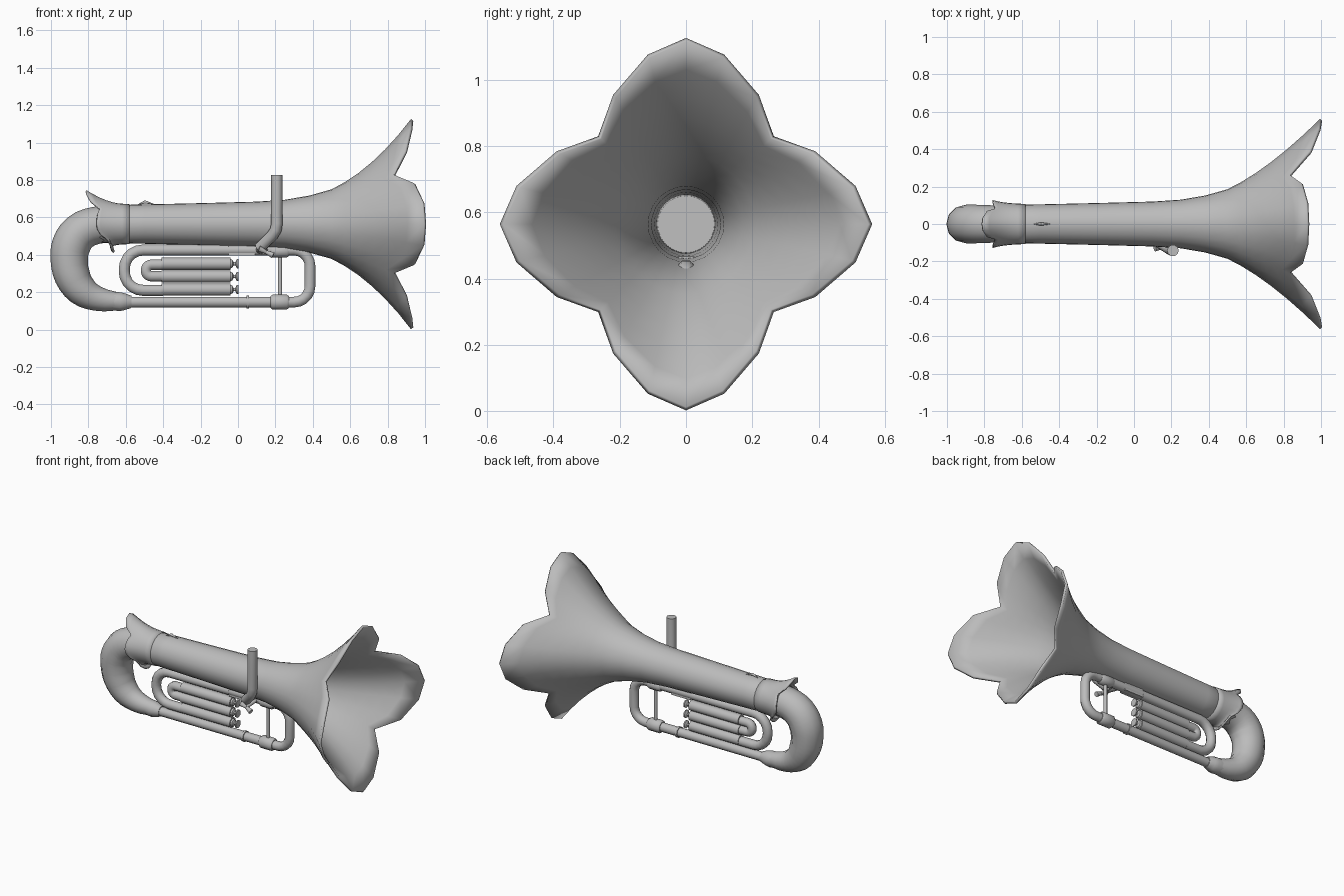
import bpy, bmesh, math
from mathutils import Vector

cube = bpy.data.objects.get("Cube")
if cube:
    bpy.data.objects.remove(cube, do_unlink=True)

GREY = (0.5, 0.5, 0.5, 1)
mat = bpy.data.materials.new("brushed grey")
mat.use_nodes = True
mat.diffuse_color = GREY
mat.node_tree.nodes["Principled BSDF"].inputs["Base Color"].default_value = GREY
AXIS = 0.564  # height of the bell axis


def finish(ob, angle=40):
    """Give the part its material and smooth shading."""
    ob.data.materials.clear()
    ob.data.materials.append(mat)
    bpy.ops.object.select_all(action='DESELECT')
    ob.select_set(True)
    bpy.context.view_layer.objects.active = ob
    bpy.ops.object.shade_smooth_by_angle(angle=math.radians(angle))
    return ob


def from_bmesh(name, bm):
    bmesh.ops.recalc_face_normals(bm, faces=bm.faces[:])
    me = bpy.data.meshes.new(name)
    bm.to_mesh(me)
    bm.free()
    ob = bpy.data.objects.new(name, me)
    bpy.context.collection.objects.link(ob)
    return ob


def flower(name, base, control, tips, valleys, thickness):
    """Round tube along x that opens into four petals (top, front, bottom, back)."""
    rim = []
    for p in range(4):
        for k in range(-3, 3):
            w_r = (1, .8, .39, 0)[abs(k)]
            w_x = (1, .95, .66, 0)[abs(k)]
            vx, vr = valleys[p if k >= 0 else p - 1]
            tx, tr = tips[p]
            turn = math.radians(90 * p + math.copysign((0, 12.7, 29.4, 45)[abs(k)], k))
            rim.append((turn, vx + (tx - vx) * w_x, vr + (tr - vr) * w_r))
    rings = [[(x, r)] * 24 for x, r in base]
    x0, r0 = base[-1]
    for i in range(1, 7):
        t = i / 6
        a, b, c = (1 - t) ** 2, 2 * t * (1 - t), t * t
        rings.append([(a * x0 + b * control[0] + c * x, a * r0 + b * control[1] + c * r)
                      for _, x, r in rim])
    bm = bmesh.new()
    loops = [[bm.verts.new((x, -r * math.sin(rim[j][0]), AXIS + r * math.cos(rim[j][0])))
              for j, (x, r) in enumerate(ring)] for ring in rings]
    for a, b in zip(loops, loops[1:]):
        for j in range(24):
            bm.faces.new((a[j], a[j - 1], b[j - 1], b[j]))
    ob = from_bmesh(name, bm)
    # Make sure the faces point away from the axis before thickening
    f = ob.data.polygons[0]
    if f.normal.dot(f.center - Vector((f.center.x, 0, AXIS))) < 0:
        ob.data.flip_normals()
    mod = ob.modifiers.new("wall", 'SOLIDIFY')
    mod.thickness = thickness
    mod.offset = -1
    return finish(ob)


def tube(name, pts, radius=1.0, smooth=False, res=3):
    """Round pipe through points (x, y, z[, r])."""
    cu = bpy.data.curves.new(name, 'CURVE')
    cu.dimensions = '3D'
    cu.bevel_depth = radius
    cu.bevel_resolution = res
    cu.use_fill_caps = True
    cu.resolution_u = 3
    sp = cu.splines.new('BEZIER' if smooth else 'POLY')
    items = sp.bezier_points if smooth else sp.points
    items.add(len(pts) - 1)
    for item, p in zip(items, pts):
        item.co = p[:3] if smooth else (*p[:3], 1)
        item.radius = p[3] if len(p) > 3 else 1
        if smooth:
            item.handle_left_type = item.handle_right_type = 'AUTO'
    ob = bpy.data.objects.new(name, cu)
    bpy.context.collection.objects.link(ob)
    bpy.ops.object.select_all(action='DESELECT')
    ob.select_set(True)
    bpy.context.view_layer.objects.active = ob
    bpy.ops.object.convert(target='MESH')
    return finish(bpy.context.view_layer.objects.active)


def rounded(corners, cut, y=0.0, steps=5):
    """Path in the xz plane with its inner corners rounded off."""
    pts = [Vector((x, y, z)) for x, z in corners]
    out = [pts[0]]
    for a, b, c in zip(pts, pts[1:], pts[2:]):
        s = b + (a - b).normalized() * cut
        e = b + (c - b).normalized() * cut
        for i in range(steps + 1):
            t = i / steps
            # circular fillet approximated by a weighted quadratic
            w = 2 * t * (1 - t) * 0.7071
            out.append((s * (1 - t) ** 2 + b * w + e * t * t) / ((1 - t) ** 2 + w + t * t))
    out.append(pts[-1])
    return [tuple(p) for p in out]


def rod(name, a, b, r, r2=None):
    return tube(name, [(*a, r), (*b, r2 or r)])


# Bell: long tube flaring into four petals
flower("bell", [(-.74, .1), (-.5, .105), (-.2, .112), (.1, .12), (.25, .13), (.38, .152), (.5, .186)],
       (.72, .29),
       [(.925, .562), (.995, .562), (.925, .562), (.995, .562)], [(.83, .375)] * 4, .016)

# Slanted petal collar where the bow meets the bell tube
flower("bow_collar", [(-.58, .107), (-.62, .109)], (-.70, .112),
       [(-.81, .181), (-.755, .128), (-.66, .148), (-.755, .128)],
       [(-.74, .118), (-.69, .12), (-.69, .12), (-.74, .118)], .01)

# Large tapering bow
tube("bow", [(-.64, 0, .564, .099), (-.76, 0, .557, .1), (-.845, 0, .52, .103), (-.892, 0, .45, .104),
             (-.902, 0, .37, .1), (-.885, 0, .285, .096), (-.835, 0, .21, .085), (-.75, 0, .165, .066),
             (-.62, 0, .149, .045)], smooth=True, res=4)
tube("bow_ferrule", [(-.7, 0, .155, .05), (-.63, 0, .149, .053), (-.605, 0, .149, .047), (-.57, 0, .148, .034)])

# Lower pipe that turns up and returns to the valves
tube("lead_pipe", rounded([(-.62, .147), (.385, .147), (.385, .425), (-.1, .425)], .085), .03)
rod("pipe_ring", (.045, 0, .147), (.06, 0, .147), .036)
for label, z, s in (("lower", .147, 1), ("upper", .42, .85)):
    tube(label + "_fitting", [(.175, 0, z, .034 * s), (.185, 0, z, .042 * s), (.26, 0, z, .042 * s),
                              (.272, 0, z, .034 * s)])
rod("brace", (.225, 0, .16), (.225, 0, .41), .011)

# Valve cylinders with stems and buttons
for i, z in enumerate((.352, .284, .214)):
    n = "valve_%d_" % (i + 1)
    rod(n + "casing", (-.41, 0, z), (-.04, 0, z), .034)
    rod(n + "stem", (-.05, 0, z), (0, 0, z), .009)
    tube(n + "cap", [(-.04, 0, z, .026), (-.03, 0, z, .022), (-.024, 0, z, .01)])
    tube(n + "button", [(-.014, 0, z, .01), (-.006, 0, z, .026), (.002, 0, z, .026)])

# Slides looping out of the valve block
tube("outer_slide", rounded([(-.05, .425), (-.608, .425), (-.608, .21), (-.4, .21)], .1), .031)
tube("inner_slide", rounded([(-.4, .347), (-.492, .347), (-.492, .285), (-.4, .285)], .03), .029)

# Mount plate between bell tube and valves
bm = bmesh.new()
bmesh.ops.create_cube(bm, size=1)
bmesh.ops.scale(bm, vec=(.14, .05, .07), verts=bm.verts[:])
bmesh.ops.translate(bm, vec=(.02, 0, .432), verts=bm.verts[:])
finish(from_bmesh("mount_plate", bm))

# Mouthpipe standing in front of the bell tube, with its angled foot
tube("mouthpipe", [(.208, -.142, .826), (.208, -.142, .57), (.203, -.14, .535), (.185, -.13, .505),
                   (.115, -.085, .435)], .031)
tube("mouthpipe_link", [(.125, -.09, .44), (.12, -.04, .43), (.12, 0, .425)], .024)

# Wing screw at the foot of the mouthpipe
rod("screw_stem", (.15, -.13, .415), (.15, 0, .425), .011)
for s in (-1, 1):
    rod("screw_wing", (.15, -.125, .415), (.15 + s * .038, -.13, .415 - s * .018), .01, .017)

# Small raised fin on top of the bell tube
tube("top_fin", [(-.535, 0, .668, .002), (-.497, 0, .683, .009), (-.45, 0, .67, .002)])
